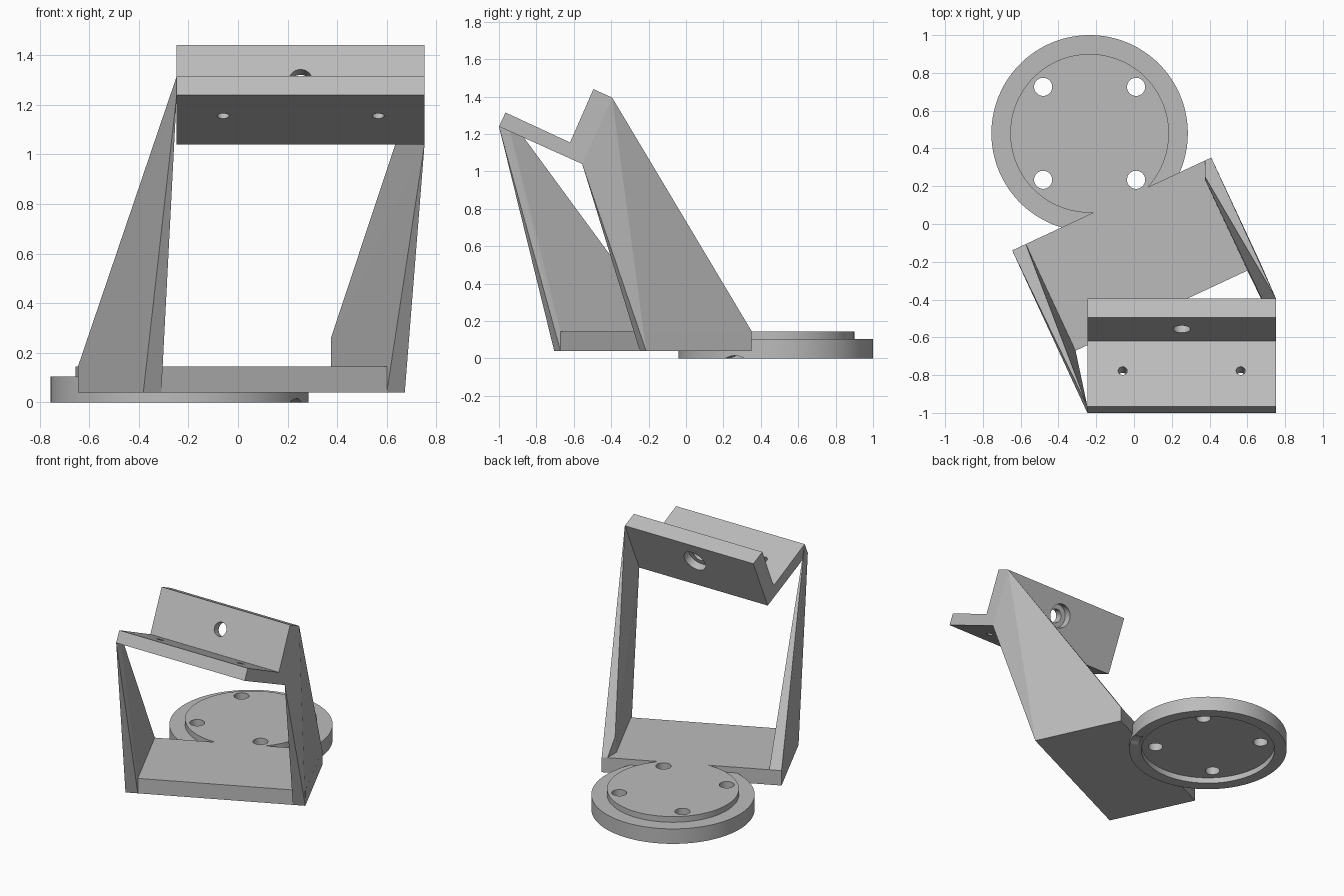
import bpy, bmesh, math
from mathutils import Vector

if "Cube" in bpy.data.objects:
    bpy.data.objects.remove(bpy.data.objects["Cube"], do_unlink=True)

GREY = (0.5, 0.5, 0.5, 1.0)
grey = bpy.data.materials.new("plain grey")
grey.use_nodes = True
grey.diffuse_color = GREY
grey.node_tree.nodes["Principled BSDF"].inputs["Base Color"].default_value = GREY


def make_object(name, bm):
    bmesh.ops.recalc_face_normals(bm, faces=bm.faces)
    mesh = bpy.data.meshes.new(name)
    bm.to_mesh(mesh)
    bm.free()
    mesh.materials.append(grey)
    obj = bpy.data.objects.new(name, mesh)
    bpy.context.collection.objects.link(obj)
    return obj


def prism(name, points, offset):
    """Extrude a flat polygon along an offset."""
    bm = bmesh.new()
    face = bm.faces.new([bm.verts.new(p) for p in points])
    moved = bmesh.ops.extrude_face_region(bm, geom=[face])["geom"]
    verts = [v for v in moved if isinstance(v, bmesh.types.BMVert)]
    bmesh.ops.translate(bm, verts=verts, vec=offset)
    return make_object(name, bm)


def rod(name, start, end, radius, sides=48):
    """Cylinder between two points."""
    start, end = Vector(start), Vector(end)
    axis = end - start
    bm = bmesh.new()
    bmesh.ops.create_cone(bm, cap_ends=True, segments=sides, radius1=radius,
                          radius2=radius, depth=axis.length)
    bm.transform(axis.to_track_quat("Z", "Y").to_matrix().to_4x4())
    bmesh.ops.translate(bm, verts=bm.verts, vec=(start + end) / 2)
    return make_object(name, bm)


def combine(obj, tool, operation="DIFFERENCE"):
    mod = obj.modifiers.new(operation.title(), "BOOLEAN")
    mod.operation, mod.object, mod.solver = operation, tool, "EXACT"
    bpy.context.view_layer.objects.active = obj
    bpy.ops.object.modifier_apply(modifier=mod.name)
    bpy.data.objects.remove(tool, do_unlink=True)


def smooth(obj):
    bpy.ops.object.select_all(action="DESELECT")
    obj.select_set(True)
    bpy.context.view_layer.objects.active = obj
    bpy.ops.object.shade_smooth_by_angle(angle=math.radians(30))


# Round mounting flange: stepped disc, recessed underneath, four bolt holes
centre = Vector((-0.235, 0.48, 0))
up = Vector((0, 0, 1))
flange = rod("mounting_flange", centre, centre + up * 0.105, 0.52, 128)
combine(flange, rod("step", centre + up * 0.05, centre + up * 0.145, 0.42, 128), "UNION")
combine(flange, rod("recess", centre - up * 0.1, centre + up * 0.04, 0.44, 128))
for sx in (-1, 1):
    for sy in (-1, 1):
        hole = centre + Vector((sx, sy, 0)) * 0.246
        combine(flange, rod("bolt_hole", hole - up, hole + up, 0.048))
# Shallow notch in the lower rim
turn = math.radians(25)
out = Vector((math.cos(turn), -math.sin(turn), 0))
low = centre - up * 0.1
combine(flange, rod("notch", low + out * 0.46, low + out * 0.6, 0.115))
smooth(flange)

# Turned base plate
along = Vector((math.cos(turn), math.sin(turn), 0))
ahead = Vector((math.sin(turn), -math.cos(turn), 0))
LENGTH, DEPTH, THICK, LOW, HIGH = 1.163, 0.623, 0.08, 0.04, 0.145
corner = Vector((-0.645, -0.14, LOW))
prism("base_plate", [corner, corner + along * LENGTH,
                     corner + along * LENGTH + ahead * DEPTH,
                     corner + ahead * DEPTH], up * (HIGH - LOW))

# Angled L-shaped cradle
LEFT, RIGHT = -0.247, 0.752
profile = [(-1.0, 1.24), (-0.965, 1.315), (-0.62, 1.155),
           (-0.495, 1.44), (-0.395, 1.395), (-0.555, 1.04)]
cradle = prism("cradle", [(LEFT, y, z) for y, z in profile], (RIGHT - LEFT, 0, 0))
rise = Vector((0, 0.403, 0.915))
back = Vector((0, 0.915, -0.403))
for x in (-0.06, 0.565):
    p = Vector((x, -0.794, 1.19))
    combine(cradle, rod("screw_hole", p - rise * 0.1, p + rise * 0.1, 0.024))
eye = Vector(((LEFT + RIGHT) / 2, -0.557, 1.30))
combine(cradle, rod("through_hole", eye - back * 0.1, eye + back * 0.2, 0.046))
combine(cradle, rod("counterbore", eye + back * 0.055, eye + back * 0.2, 0.08))
smooth(cradle)


# Tapered legs: hull from a plate end to one edge of the cradle
def leg(name, start, x, top_edge, clip=None):
    bm = bmesh.new()
    for a in (0, THICK):
        for d in (0, DEPTH):
            for h in (0, HIGH - LOW):
                bm.verts.new(corner + along * (start + a) + ahead * d + up * h)
    for y, z in top_edge:
        bm.verts.new((x, y, z))
    hull = bmesh.ops.convex_hull(bm, input=bm.verts)
    spare = {g for g in hull["geom_interior"] + hull["geom_unused"]
             if isinstance(g, bmesh.types.BMVert)}
    bmesh.ops.delete(bm, geom=list(spare), context="VERTS")
    if clip is not None:
        cut = bmesh.ops.bisect_plane(bm, geom=bm.verts[:] + bm.edges[:] + bm.faces[:],
                                     plane_co=(clip, 0, 0), plane_no=(1, 0, 0),
                                     clear_inner=True)["geom_cut"]
        bmesh.ops.holes_fill(bm, edges=[e for e in cut if isinstance(e, bmesh.types.BMEdge)])
    bmesh.ops.dissolve_limit(bm, angle_limit=0.01, verts=bm.verts, edges=bm.edges)
    return make_object(name, bm)


leg("right_leg", 0, LEFT, profile[:2])
leg("left_leg", LENGTH - THICK, RIGHT, profile[4:], clip=0.375)
